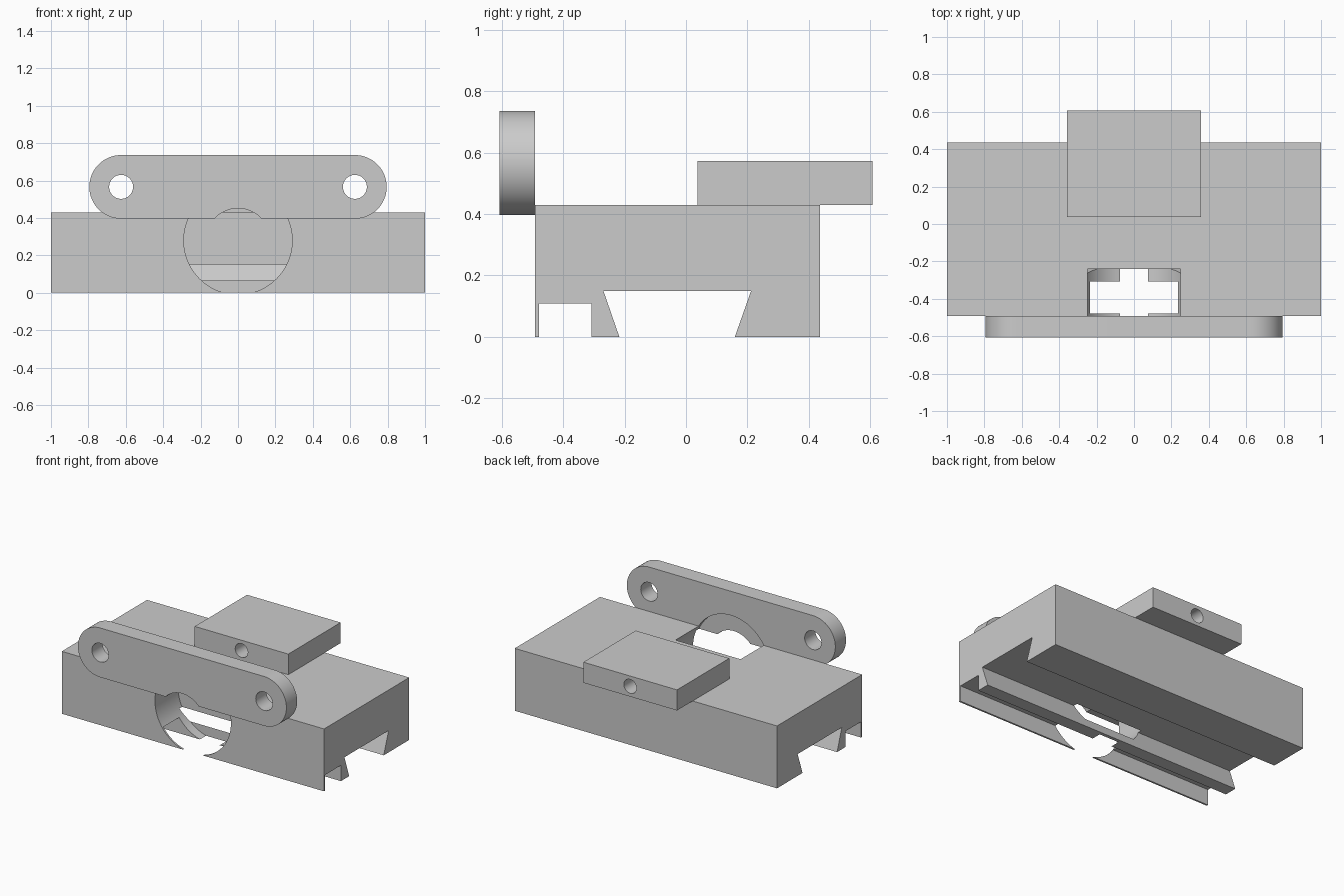
import bpy, bmesh, math
from mathutils import Matrix, Vector

if "Cube" in bpy.data.objects:
    bpy.data.objects.remove(bpy.data.objects["Cube"])

grey = bpy.data.materials.new("light_grey")
grey.diffuse_color = (0.6, 0.6, 0.6, 1)
grey.use_nodes = True
grey.node_tree.nodes["Principled BSDF"].inputs["Base Color"].default_value = grey.diffuse_color


def prism(name, outline, axis, lo, hi):
    """Extrude a closed outline along x (outline is y,z) or y (outline is x,z)."""
    bm = bmesh.new()
    put = (lambda a, b: (lo, a, b)) if axis == 'x' else (lambda a, b: (a, lo, b))
    face = bm.faces.new([bm.verts.new(put(a, b)) for a, b in outline])
    new = bmesh.ops.extrude_face_region(bm, geom=[face])["geom"]
    step = Vector((hi - lo, 0, 0)) if axis == 'x' else Vector((0, hi - lo, 0))
    bmesh.ops.translate(bm, vec=step, verts=[v for v in new if isinstance(v, bmesh.types.BMVert)])
    bmesh.ops.recalc_face_normals(bm, faces=bm.faces)
    mesh = bpy.data.meshes.new(name)
    bm.to_mesh(mesh)
    bm.free()
    mesh.materials.append(grey)
    obj = bpy.data.objects.new(name, mesh)
    bpy.context.collection.objects.link(obj)
    return obj


def arc(cx, cz, r, start, end, n):
    return [(cx + r * math.cos(math.radians(start + (end - start) * i / n)),
             cz + r * math.sin(math.radians(start + (end - start) * i / n)))
            for i in range(n + 1)]


def bore(x, z, r, lo, hi):
    """Round cutter along y."""
    return prism("cutter", arc(x, z, r, 0, 360, 72)[:-1], 'y', lo, hi)


def cut(obj, cutters):
    """Subtract the cutters, bake the result, then remove them."""
    for c in cutters:
        m = obj.modifiers.new("cut", 'BOOLEAN')
        m.operation, m.solver, m.object = 'DIFFERENCE', 'EXACT', c
        c.hide_render = True
    deps = bpy.context.evaluated_depsgraph_get()
    mesh = bpy.data.meshes.new_from_object(obj.evaluated_get(deps))
    obj.modifiers.clear()
    obj.data = mesh
    for c in cutters:
        bpy.data.objects.remove(c)


FRONT = -0.491   # joint plane between body and front plate
BORE_Z = 0.28    # axis height of the large bore

# Body: side profile with front slot and dovetail groove
body = prism("body", [
    (FRONT, 0), (-0.479, 0), (-0.479, 0.109), (-0.307, 0.109), (-0.307, 0),
    (-0.217, 0), (-0.269, 0.15), (0.212, 0.15), (0.159, 0), (0.437, 0),
    (0.437, 0.43), (FRONT, 0.43)], 'x', -1, 1)
cut(body, [bore(0, BORE_Z, 0.29, -0.7, -0.24)])

# Front plate: rounded bar with two bolt holes, rear recess and lower notch
plate = prism("front_plate",
              arc(0.625, 0.566, 0.17, -90, 90, 32) + arc(-0.625, 0.566, 0.17, 90, 270, 32),
              'y', -0.608, FRONT)
cut(plate, [bore(s * 0.625, 0.566, 0.064, -0.8, -0.3) for s in (-1, 1)]
    + [bore(0, BORE_Z, 0.29, FRONT - 0.03, -0.3), bore(0, BORE_Z, 0.171, -0.8, -0.3)])

# Rear block with a through hole
block = prism("rear_block", [(-0.357, 0.43), (0.357, 0.43), (0.357, 0.572), (-0.357, 0.572)],
              'y', 0.038, 0.608)
cut(block, [bore(0, 0.501, 0.048, -0.1, 0.8)])

# Smooth round walls, keep hard edges
for obj in (body, plate, block):
    bpy.ops.object.select_all(action='DESELECT')
    obj.select_set(True)
    bpy.context.view_layer.objects.active = obj
    bpy.ops.object.shade_smooth_by_angle(angle=math.radians(30))
